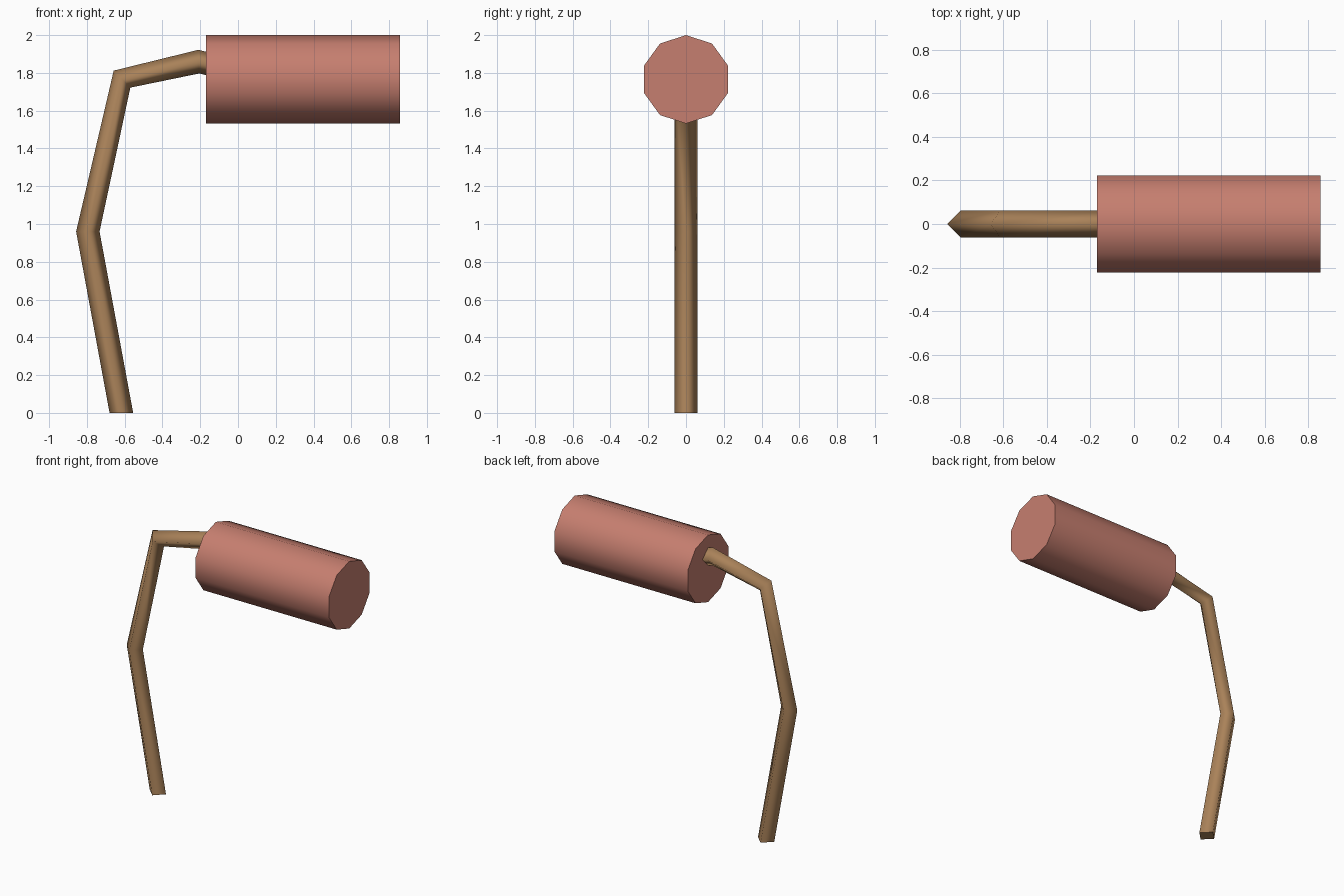
import bpy, bmesh, math
from mathutils import Vector

if "Cube" in bpy.data.objects:
    bpy.data.objects.remove(bpy.data.objects["Cube"])


def material(name, color):
    m = bpy.data.materials.new(name)
    m.diffuse_color = (*color, 1)
    m.use_nodes = True
    m.node_tree.nodes["Principled BSDF"].inputs["Base Color"].default_value = m.diffuse_color
    return m


def tube(name, rings, mat):
    """Skin a list of vertex rings, cap both ends, smooth only the sides."""
    bm = bmesh.new()
    loops = [[bm.verts.new(p) for p in ring] for ring in rings]
    n = len(loops[0])
    for a, b in zip(loops, loops[1:]):
        for i in range(n):
            j = (i + 1) % n
            bm.faces.new((a[i], a[j], b[j], b[i])).smooth = True
    caps = [bm.faces.new(loops[0]), bm.faces.new(loops[-1])]
    for cap in caps:
        for e in cap.edges:
            e.smooth = False
    bmesh.ops.recalc_face_normals(bm, faces=bm.faces[:])
    me = bpy.data.meshes.new(name)
    bm.to_mesh(me)
    bm.free()
    me.materials.append(mat)
    ob = bpy.data.objects.new(name, me)
    bpy.context.collection.objects.link(ob)
    return ob


wood = material("light_brown", (0.40, 0.223, 0.10))
fleece = material("dusty_red", (0.565, 0.21, 0.16))

# Ten-sided roller lying along x
R, ZC = 0.234, 1.766
roller = [[(x, R * math.sin(2 * math.pi * i / 10), ZC + R * math.cos(2 * math.pi * i / 10))
           for i in range(10)] for x in (-0.17, 0.857)]
tube("roller", roller, fleece)

# Bent four-sided handle: outer and inner corner of each bend as (x, z)
bends = [((-0.68, 0.0), (-0.555, 0.0)),
         ((-0.857, 0.96), (-0.733, 0.96)),
         ((-0.658, 1.812), (-0.57, 1.722)),
         ((-0.21, 1.922), (-0.205, 1.797)),
         ((-0.09, 1.892), (-0.12, 1.776))]
HALF = 0.062
handle = []
for (ox, oz), (ix, iz) in bends:
    outer, inner = Vector((ox, 0, oz)), Vector((ix, 0, iz))
    mid, side = (outer + inner) / 2, Vector((0, HALF, 0))
    handle.append([outer, mid + side, inner, mid - side])
tube("handle", handle, wood)
